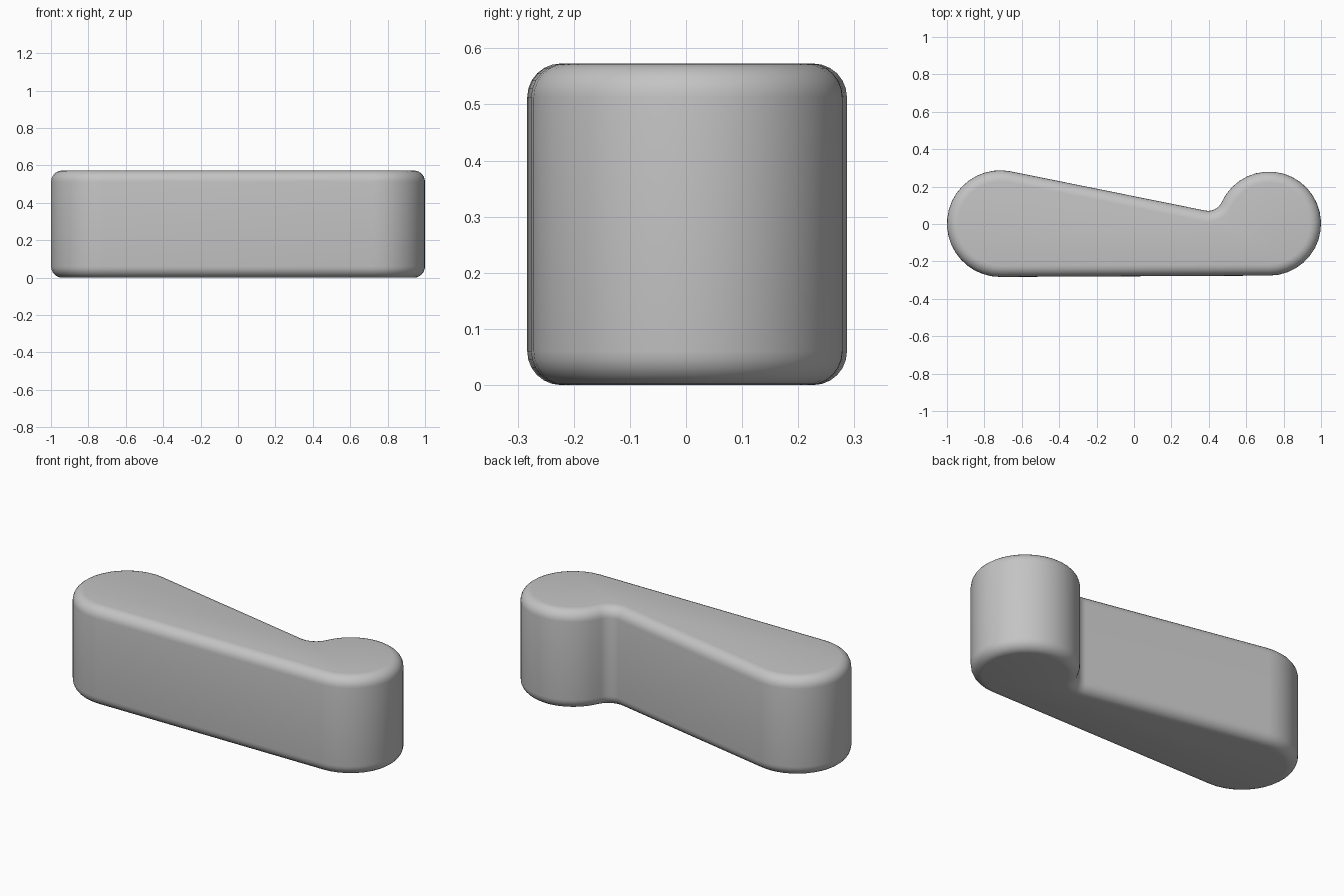
import bpy, bmesh, math
from mathutils import Vector

if "Cube" in bpy.data.objects:
    bpy.data.objects.remove(bpy.data.objects["Cube"], do_unlink=True)

HEIGHT, EDGE = 0.573, 0.06
BIG, BIG_R = Vector((-0.715, 0.002)), 0.285
KNOB, KNOB_R = Vector((0.722, 0.002)), 0.278
FILLET_R = 0.08
SLOPE = math.radians(78.6)  # direction of the normal of the sloping side

# Fillet touching both the sloping side and the knob
normal = Vector((math.cos(SLOPE), math.sin(SLOPE)))
along = Vector((normal.y, -normal.x))
start = BIG + normal * (BIG_R + FILLET_R)
gap = KNOB - start
across = gap.dot(normal)
FILLET = start + along * (gap.dot(along) - math.sqrt((KNOB_R + FILLET_R) ** 2 - across ** 2))
TOUCH = math.atan2(FILLET.y - KNOB.y, FILLET.x - KNOB.x)
BASE = -math.pi / 2 + math.asin((BIG_R - KNOB_R) / (KNOB.x - BIG.x))


def arc(centre, radius, a, b, steps):
    angles = [a + (b - a) * i / steps for i in range(steps + 1)]
    return [centre + Vector((math.cos(t), math.sin(t))) * radius for t in angles]


def outline(inset):
    """Counter-clockwise outline of the arm, moved inward by inset."""
    return (arc(KNOB, KNOB_R - inset, BASE, TOUCH, 24)
            + arc(FILLET, FILLET_R + inset, TOUCH - math.pi, SLOPE - math.pi, 8)
            + arc(BIG, BIG_R - inset, SLOPE, BASE + 2 * math.pi, 20))


# Rounded edge profile as (inset, height) pairs, mirrored top to bottom
steps = 6
curve = [math.pi / 2 * i / steps for i in range(steps + 1)]
lower = [(EDGE * (1 - math.sin(t)), EDGE * (1 - math.cos(t))) for t in curve]
profile = lower + [(d, HEIGHT - z) for d, z in reversed(lower)]

# Arm body: stacked outlines bridged together and capped
bm = bmesh.new()
rings = [[bm.verts.new((p.x, p.y, z)) for p in outline(d)] for d, z in profile]
for low, high in zip(rings, rings[1:]):
    for i in range(len(low)):
        j = (i + 1) % len(low)
        bm.faces.new((low[i], low[j], high[j], high[i]))
bm.faces.new(reversed(rings[0]))
bm.faces.new(rings[-1])
bmesh.ops.recalc_face_normals(bm, faces=bm.faces)

mesh = bpy.data.meshes.new("lever_arm")
bm.to_mesh(mesh)
bm.free()
arm = bpy.data.objects.new("lever_arm", mesh)
bpy.context.collection.objects.link(arm)

# Plain grey
grey = bpy.data.materials.new("plain grey")
grey.use_nodes = True
colour = (0.55, 0.55, 0.55, 1)
grey.diffuse_color = colour
grey.node_tree.nodes["Principled BSDF"].inputs["Base Color"].default_value = colour
mesh.materials.append(grey)

# Smooth shading
bpy.ops.object.select_all(action="DESELECT")
arm.select_set(True)
bpy.context.view_layer.objects.active = arm
bpy.ops.object.shade_smooth_by_angle(angle=math.radians(40))
